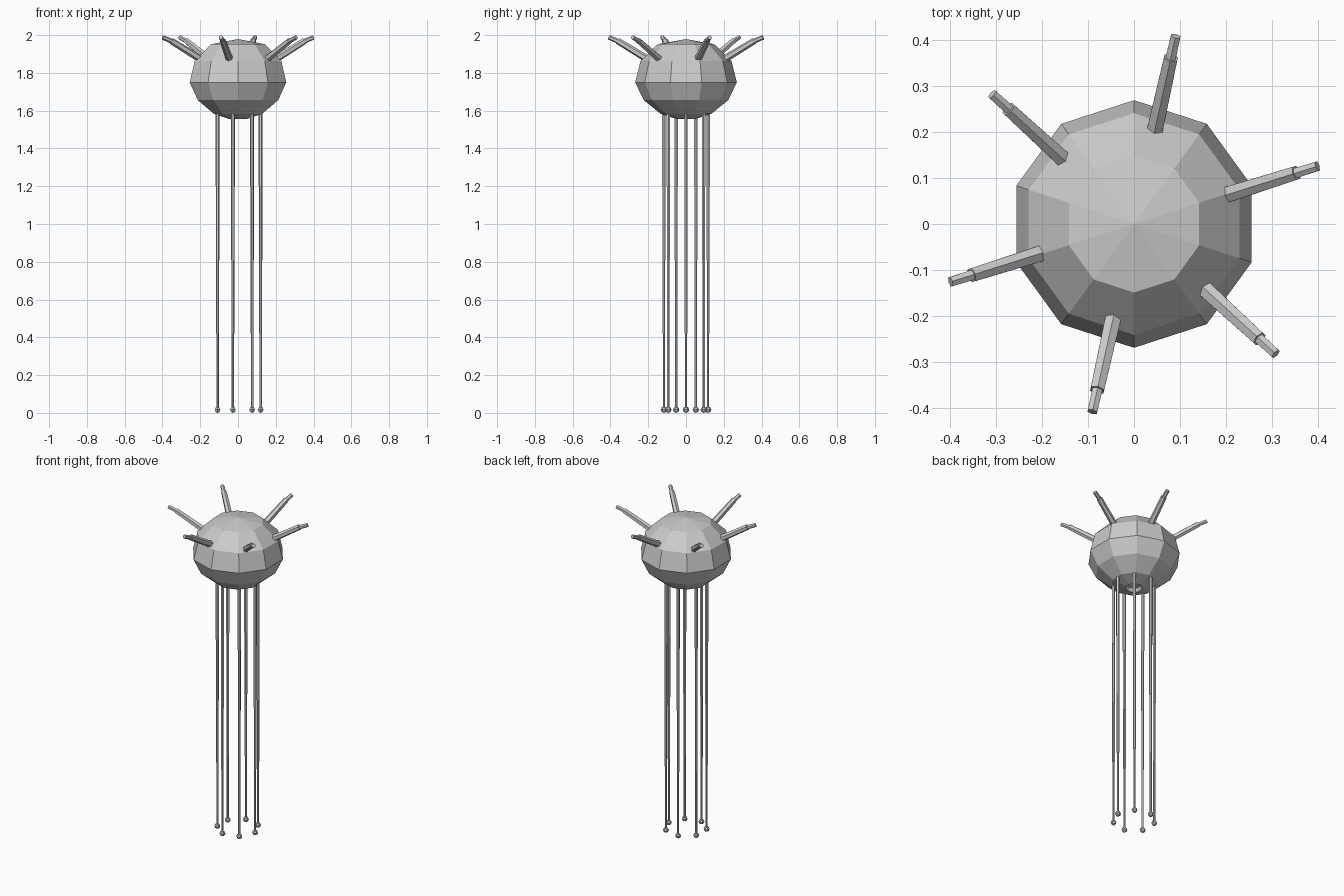
import bpy, bmesh, math
from mathutils import Vector

if "Cube" in bpy.data.objects:
    bpy.data.objects.remove(bpy.data.objects["Cube"])

grey = bpy.data.materials.new("plain grey")
grey.diffuse_color = (0.6, 0.6, 0.6, 1)
grey.use_nodes = True
grey.node_tree.nodes["Principled BSDF"].inputs["Base Color"].default_value = grey.diffuse_color


def finish(name, bm):
    bmesh.ops.recalc_face_normals(bm, faces=bm.faces)
    mesh = bpy.data.meshes.new(name)
    bm.to_mesh(mesh)
    bm.free()
    mesh.materials.append(grey)
    obj = bpy.data.objects.new(name, mesh)
    bpy.context.collection.objects.link(obj)
    return obj


def loft(bm, rings):
    """Skin rings of equal point count; a one-point ring closes as a fan."""
    loops = [[bm.verts.new(p) for p in ring] for ring in rings]
    for a, b in zip(loops, loops[1:]):
        n = max(len(a), len(b))
        for i in range(n):
            j = (i + 1) % n
            if len(a) == 1:
                bm.faces.new((a[0], b[i], b[j]))
            elif len(b) == 1:
                bm.faces.new((a[i], a[j], b[0]))
            else:
                bm.faces.new((a[i], a[j], b[j], b[i]))
    for end in (loops[0], loops[-1]):
        if len(end) > 2:
            bm.faces.new(end)


def tube(bm, start, end, r1, r2, sides):
    """Capped straight tube between two points."""
    axis = (end - start).normalized()
    ref = Vector((0, 0, 1)) if abs(axis.z) < 0.9 else Vector((1, 0, 0))
    side = axis.cross(ref).normalized()
    up = side.cross(axis)
    rings = []
    for centre, r in ((start, r1), (end, r2)):
        rings.append([centre + r * (math.cos(t) * up + math.sin(t) * side)
                      for t in (math.tau * i / sides for i in range(sides))])
    loft(bm, rings)


def polar(r, angle, z):
    return Vector((r * math.cos(angle), r * math.sin(angle), z))


# Ten-sided body with a small recessed mouth underneath
profile = [(0, 1.979), (0.149, 1.952), (0.241, 1.863), (0.269, 1.75),
           (0.224, 1.656), (0.134, 1.583), (0.05, 1.556), (0.035, 1.575), (0, 1.58)]
bm = bmesh.new()
loft(bm, [[polar(r, math.radians(90 + 36 * k), z) for k in range(10 if r else 1)]
          for r, z in profile])
finish("body", bm)

# Six raised arms, each with a thinner and flatter tip
for k in range(6):
    a = math.radians(17.5 + 60 * k)
    bm = bmesh.new()
    tube(bm, polar(0.2, a, 1.868), polar(0.37, a, 1.969), 0.02, 0.017, 6)
    tube(bm, polar(0.355, a, 1.962), polar(0.418, a, 1.988), 0.013, 0.012, 6)
    finish(f"arm_{k + 1}", bm)

# Seven hanging tentacles of four narrowing segments, each ending in a bead
heights = [1.59, 1.2, 0.81, 0.42, 0.02]
radii = [0.0105, 0.0092, 0.008, 0.0068]
for k in range(7):
    a = math.tau * k / 7
    bm = bmesh.new()
    for top, bottom, r in zip(heights, heights[1:], radii):
        tube(bm, polar(0.12, a, top), polar(0.12, a, bottom), r, r, 6)
    finish(f"tentacle_{k + 1}", bm)
    bm = bmesh.new()
    bmesh.ops.create_uvsphere(bm, u_segments=6, v_segments=4, radius=0.017)
    bmesh.ops.translate(bm, verts=bm.verts, vec=polar(0.12, a, 0.017 + 0.004))
    finish(f"bead_{k + 1}", bm)

# Rest the beads on the ground
for obj in bpy.data.objects:
    if obj.name.startswith("bead"):
        obj.location.z = -0.004
